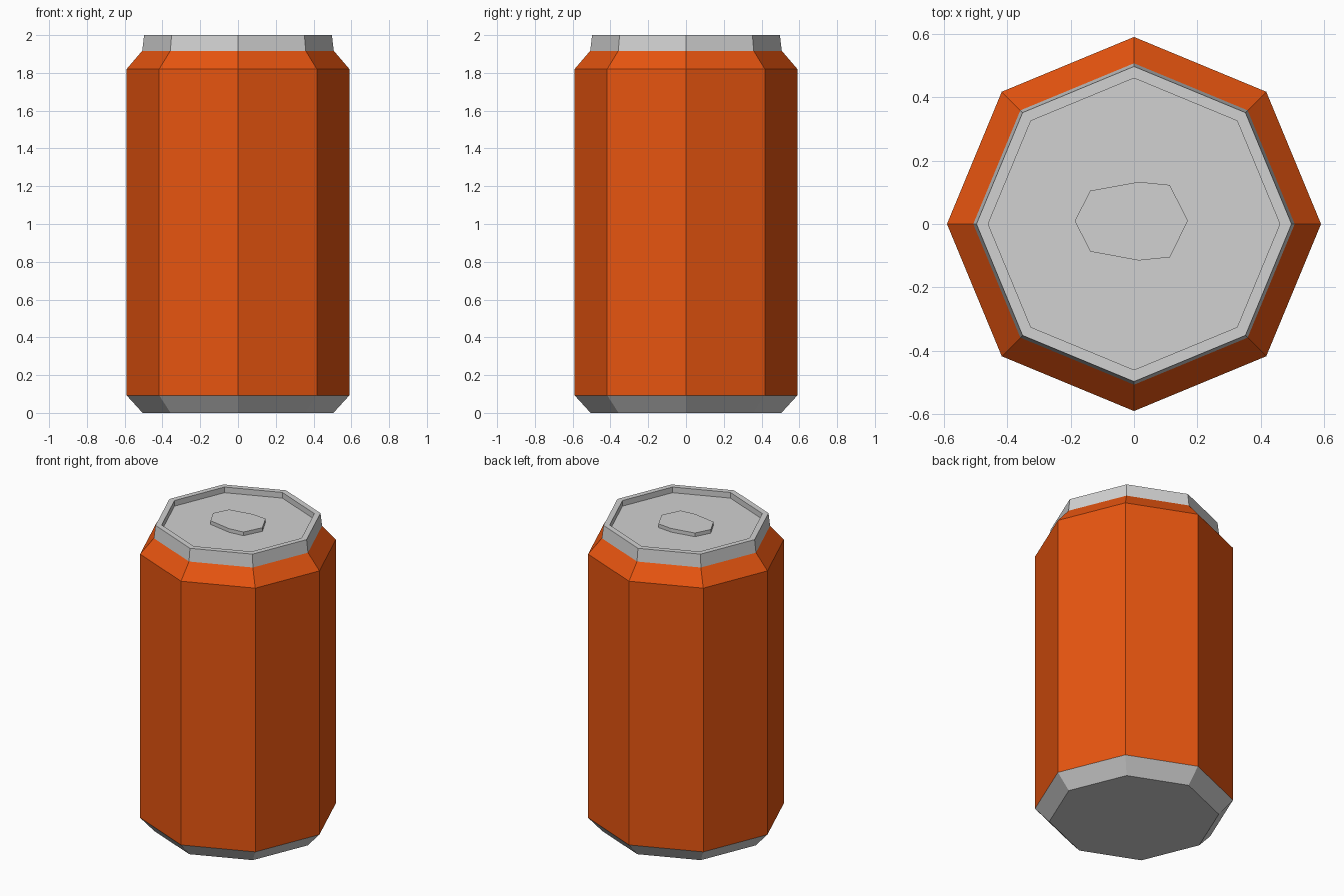
import bpy, bmesh, math

if "Cube" in bpy.data.objects:
    bpy.data.objects.remove(bpy.data.objects["Cube"])


def material(name, rgb):
    m = bpy.data.materials.new(name)
    m.diffuse_color = (*rgb, 1)
    m.use_nodes = True
    m.node_tree.nodes["Principled BSDF"].inputs["Base Color"].default_value = m.diffuse_color
    return m


orange = material("orange paint", (0.8, 0.09, 0.005))
metal = material("bare metal", (0.64, 0.64, 0.64))
SIDES = 8


def finish(name, bm, mats):
    bmesh.ops.recalc_face_normals(bm, faces=bm.faces[:])
    mesh = bpy.data.meshes.new(name)
    bm.to_mesh(mesh)
    bm.free()
    for m in mats:
        mesh.materials.append(m)
    ob = bpy.data.objects.new(name, mesh)
    bpy.context.collection.objects.link(ob)
    return ob


def stack_loops(bm, loops):
    """Join successive closed loops of points and cap both ends."""
    rings = [[bm.verts.new(p) for p in loop] for loop in loops]
    for a, b in zip(rings, rings[1:]):
        n = len(a)
        for i in range(n):
            j = (i + 1) % n
            bm.faces.new((a[i], a[j], b[j], b[i]))
    bm.faces.new(rings[0][::-1])
    bm.faces.new(rings[-1])


def ring(r, z):
    return [(r * math.cos(2 * math.pi * i / SIDES),
             r * math.sin(2 * math.pi * i / SIDES), z) for i in range(SIDES)]


# Can body with chamfered base, shoulder, rim and sunken lid
profile = [(0.505, 0), (0.59, 0.093), (0.59, 1.82), (0.507, 1.917),
           (0.497, 2.0), (0.46, 2.0), (0.46, 1.963)]
bm = bmesh.new()
stack_loops(bm, [ring(r, z) for r, z in profile])
# Painted between base chamfer and neck, metal elsewhere
for f in bm.faces:
    z = f.calc_center_median().z
    f.material_index = 0 if 0.1 < z < 1.9 else 1
finish("can_body", bm, [orange, metal])

# Raised pull tab on the lid
outline = [(-0.187, 0.01), (-0.138, -0.087), (0.015, -0.115), (0.113, -0.105),
           (0.17, 0.01), (0.113, 0.123), (0.015, 0.133), (-0.138, 0.105)]
bm = bmesh.new()
stack_loops(bm, [[(x, y, z) for x, y in outline] for z in (1.96, 1.987)])
finish("pull_tab", bm, [metal])
